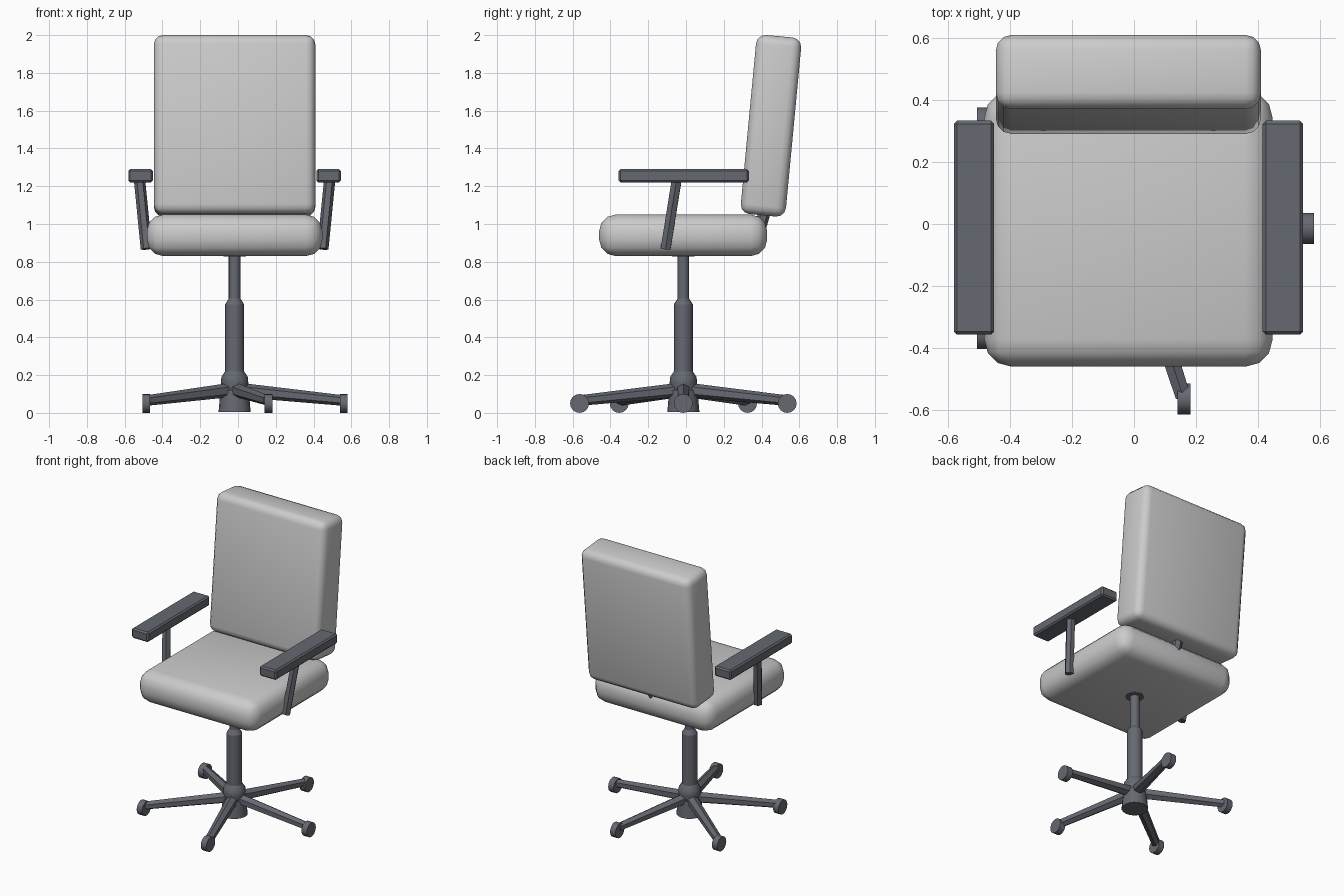
import bpy, bmesh, math
from mathutils import Vector, Matrix

if "Cube" in bpy.data.objects:
    bpy.data.objects.remove(bpy.data.objects["Cube"])

CX, CY = -0.018, -0.014   # axis of the column

dark = bpy.data.materials.new("dark_plastic")
dark.diffuse_color = (0.13, 0.14, 0.165, 1)
dark.use_nodes = True
dark.node_tree.nodes["Principled BSDF"].inputs["Base Color"].default_value = dark.diffuse_color


def finish(bm, name, mat=None, smooth=None):
    bmesh.ops.recalc_face_normals(bm, faces=bm.faces[:])
    me = bpy.data.meshes.new(name)
    bm.to_mesh(me)
    bm.free()
    ob = bpy.data.objects.new(name, me)
    bpy.context.collection.objects.link(ob)
    if mat:
        me.materials.append(mat)
    if smooth:
        bpy.ops.object.select_all(action='DESELECT')
        ob.select_set(True)
        bpy.context.view_layer.objects.active = ob
        bpy.ops.object.shade_smooth_by_angle(angle=math.radians(smooth))
    return ob


def box(name, center, size, bevel, segs, mat=None, tilt=0, poke_axis=None, smooth=None):
    bm = bmesh.new()
    bmesh.ops.create_cube(bm, size=1, matrix=Matrix.Diagonal((*size, 1)))
    bmesh.ops.bevel(bm, geom=bm.edges[:], offset=bevel, segments=segs,
                    profile=0.5, affect='EDGES')
    if poke_axis is not None:   # cushion panels fan out from their centre
        bm.normal_update()
        big = [f for f in bm.faces if abs(f.normal[poke_axis]) > 0.999]
        bmesh.ops.poke(bm, faces=big)
    bm.transform(Matrix.Translation(center) @ Matrix.Rotation(tilt, 4, 'X'))
    return finish(bm, name, mat, smooth)


def beam(name, a, b, r1, r2, sides=6, smooth=None):
    a, b = Vector(a), Vector(b)
    d = b - a
    bm = bmesh.new()
    rot = d.to_track_quat('Z', 'Y').to_matrix().to_4x4()
    bmesh.ops.create_cone(bm, cap_ends=True, segments=sides, radius1=r1, radius2=r2,
                          depth=d.length,
                          matrix=Matrix.Translation((a + b) / 2) @ rot)
    return finish(bm, name, dark, smooth)


# cushions
box("seat", (CX, -0.015, 0.94), (0.93, 0.89, 0.22), 0.088, 3,
    poke_axis=2, smooth=60)
box("backrest", (CX, 0.45, 1.52), (0.855, 0.24, 0.952), 0.05, 3,
    tilt=math.radians(-5.4), poke_axis=1, smooth=60)

# bracket joining seat and backrest
beam("back_bracket", (CX, 0.37, 0.90), (CX, 0.455, 1.20), 0.032, 0.032)

# armrests and their slanted posts
for side, tag in ((-1, "left"), (1, "right")):
    box(tag + "_armrest", (CX + side * 0.498, -0.012, 1.255), (0.13, 0.69, 0.07),
        0.01, 1, dark)
    beam(tag + "_arm_post", (CX + side * 0.467, -0.108, 0.868),
         (CX + side * 0.503, -0.05, 1.23), 0.03, 0.03)

# stepped gas-lift column, lathed
profile = [(0, 0.10), (0.06, 0.10), (0.073, 0.155), (0.07, 0.19), (0.05, 0.22),
           (0.05, 0.575), (0.031, 0.605), (0.031, 0.845), (0, 0.845)]
bm = bmesh.new()
vs = [bm.verts.new((CX + r, CY, z)) for r, z in profile]
es = [bm.edges.new(p) for p in zip(vs, vs[1:])]
bmesh.ops.spin(bm, geom=vs + es, cent=(CX, CY, 0), axis=(0, 0, 1),
               angle=2 * math.pi, steps=16)
bmesh.ops.remove_doubles(bm, verts=bm.verts[:], dist=1e-4)
finish(bm, "column", dark, 30)

# plate under the seat and hub under the legs
beam("seat_plate", (CX, CY, 0.828), (CX, CY, 0.85), 0.06, 0.06, 16, 30)
beam("hub", (CX, CY, 0.005), (CX, CY, 0.12), 0.085, 0.075, 16, 30)

# five legs with wheels, all wheels rolling front to back
for i in range(5):
    t = math.radians(72 * i)
    c, s = math.cos(t), math.sin(t)
    beam(f"leg_{i + 1}", (CX + 0.02 * c, CY + 0.02 * s, 0.122),
         (CX + 0.57 * c, CY + 0.57 * s, 0.066), 0.038, 0.028)
    x, y = CX + 0.578 * c, CY + 0.578 * s
    beam(f"wheel_{i + 1}", (x - 0.021, y, 0.05), (x + 0.021, y, 0.05),
         0.05, 0.05, 16, 30)
